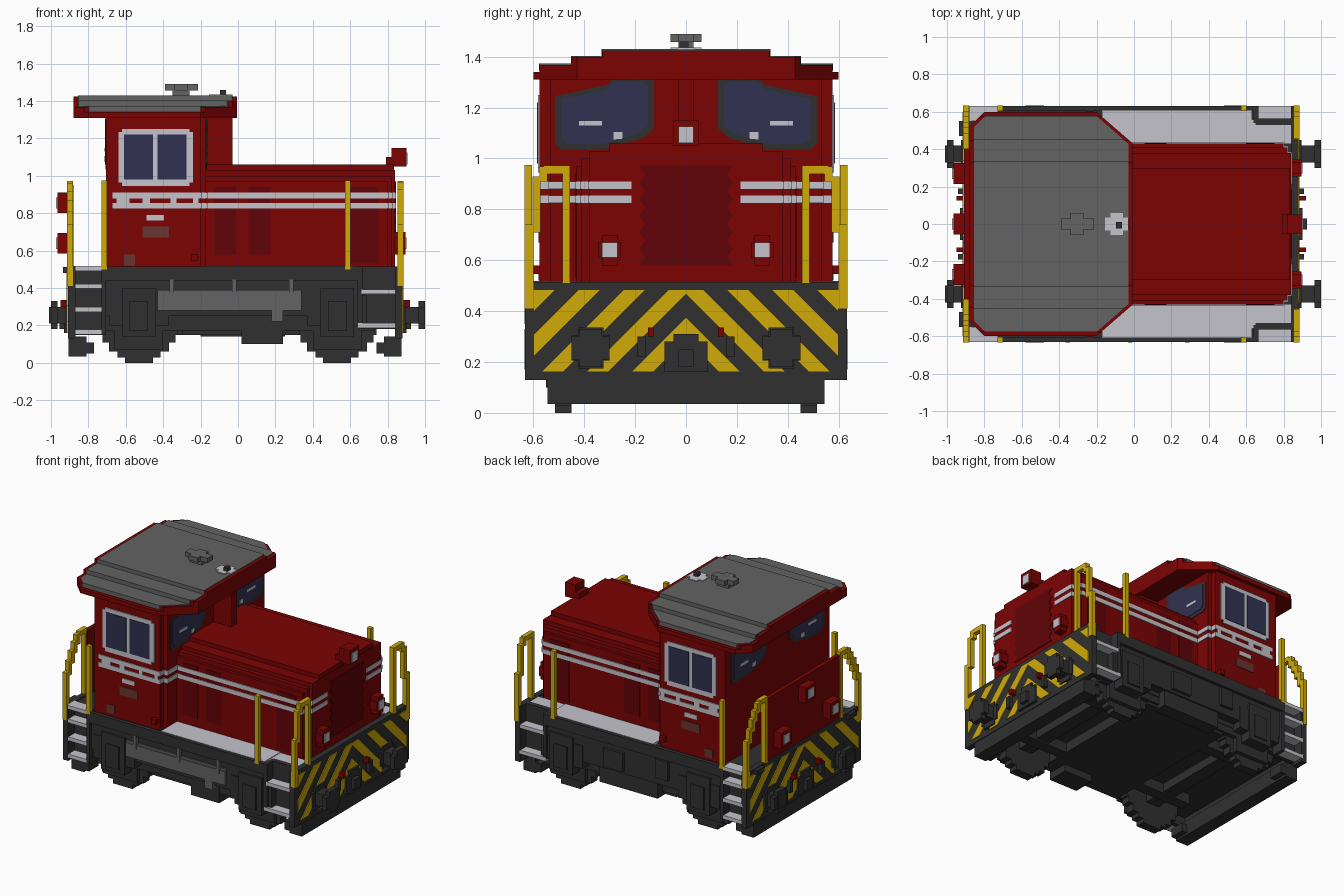
import bpy, bmesh
from mathutils import Matrix, Vector

if "Cube" in bpy.data.objects:
    bpy.data.objects.remove(bpy.data.objects["Cube"])


def material(name, r, g, b):
    m = bpy.data.materials.new(name)
    m.use_nodes = True
    m.diffuse_color = (r, g, b, 1)
    m.node_tree.nodes["Principled BSDF"].inputs["Base Color"].default_value = (r, g, b, 1)
    return m


RED = material("red paint", .2, .001, .001)
DARK_RED = material("dark red", .12, .001, .002)
DARK = material("dark grey", .03, .03, .03)
GREY = material("roof grey", .125, .125, .125)
LIGHT = material("light grey", .55, .55, .6)
YELLOW = material("yellow", .63, .41, .003)
GLASS = material("blue glass", .031, .031, .085)
BROWN = material("brown plate", .14, .035, .027)


class Part:
    """Collects boxes and prisms into one object."""
    def __init__(self, name, mat):
        self.name, self.mat, self.bm = name, mat, bmesh.new()

    def box(self, x0, x1, y0, y1, z0, z1, sym=False):
        for s in ((1, -1) if sym else (1,)):
            size = Matrix.Diagonal((abs(x1 - x0), abs(y1 - y0), z1 - z0, 1))
            mid = Vector(((x0 + x1) / 2, s * (y0 + y1) / 2, (z0 + z1) / 2))
            bmesh.ops.create_cube(self.bm, size=1, matrix=Matrix.Translation(mid) @ size)
        return self

    def prism(self, pts, to3d, depth, clips=()):
        """Extrude a polygon, first cutting away the outer side of each (point, normal)."""
        t = bmesh.new()
        t.faces.new([t.verts.new(to3d(a, b)) for a, b in pts])
        for co, no in clips:
            bmesh.ops.bisect_plane(t, geom=t.verts[:] + t.edges[:] + t.faces[:],
                                   plane_co=co, plane_no=no, clear_outer=True)
        if t.faces:
            ext = bmesh.ops.extrude_face_region(t, geom=t.faces[:])
            vs = [g for g in ext["geom"] if isinstance(g, bmesh.types.BMVert)]
            bmesh.ops.translate(t, verts=vs, vec=depth)
            bmesh.ops.recalc_face_normals(t, faces=t.faces[:])
            tmp = bpy.data.meshes.new("tmp")
            t.to_mesh(tmp)
            self.bm.from_mesh(tmp)
            bpy.data.meshes.remove(tmp)
        t.free()
        return self

    def done(self):
        me = bpy.data.meshes.new(self.name)
        self.bm.to_mesh(me)
        self.bm.free()
        me.materials.append(self.mat)
        ob = bpy.data.objects.new(self.name, me)
        bpy.context.collection.objects.link(ob)


# Cab, recessed under the front of the roof, with a central exhaust column
WALL = -.17
Part("cab", RED).box(-.705, -.2, -.575, .575, .5, 1.33).box(-.21, WALL, -.535, .535, .5, 1.33) \
    .box(-.25, -.215, .57, .605, .545, .58, True).done()
Part("exhaust_column", RED).box(-.18, -.03, -.03, .03, 1.0, 1.36).done()

# Roof: stacked chamfered layers, red rims with grey covers
def roof_outline(h, x0, x1):
    c = max(0, h - .43) + .001
    d = max(0, h - .52) + .001
    half = [(x1, h - c), (x1 - c * 1.15, h), (x0 + d, h), (x0, h - d)]
    return half + [(x, -y) for x, y in reversed(half)]

rim, cover = Part("roof_rim", RED), Part("roof_cover", GREY)
for h, z0, z1 in ((.6, 1.31, 1.34), (.575, 1.34, 1.368), (.45, 1.368, 1.398), (.33, 1.398, 1.425)):
    rim.prism(roof_outline(h, -.88, -.005), lambda a, b: (a, b, z0), (0, 0, z1 - z0))
    if z0 > 1.32:
        cover.prism(roof_outline(h + .003, -.855, -.03), lambda a, b: (a, b, z0 + .005), (0, 0, z1 - z0))
rim.done()
cover.done()
Part("roof_vent", GREY).box(-.35, -.26, -.03, .03, 1.42, 1.46).box(-.39, -.215, -.03, .03, 1.457, 1.49) \
    .box(-.34, -.27, -.06, .06, 1.457, 1.49).done()
Part("exhaust_collar", LIGHT).box(-.155, -.03, -.035, .035, 1.42, 1.436) \
    .box(-.125, -.06, -.06, .06, 1.42, 1.436).done()
Part("exhaust_pipe", DARK).box(-.095, -.065, -.025, .01, 1.43, 1.46).done()

# End windows of the cab
PANE = [(.125, 1.31), (.15, 1.33), (.27, 1.33), (.31, 1.29), (.40, 1.27), (.515, 1.245),
        (.515, 1.06), (.49, 1.035), (.32, 1.035), (.24, 1.06), (.17, 1.08), (.125, 1.12)]
SMALL = [(.32 + (y - .32) * .87, 1.18 + (z - 1.18) * .83) for y, z in PANE]
for name, mat, pts, t in (("end_window_frames", DARK, PANE, .004), ("end_window_glass", GLASS, SMALL, .007)):
    p = Part(name, mat)
    for s in (1, -1):
        p.prism(pts, lambda a, b: (WALL, s * a, b), (t, 0, 0))
        p.prism(pts, lambda a, b: (-.705, s * a, b), (-t, 0, 0))
    p.done()
wipers = Part("wipers", LIGHT)
for x in (WALL, -.715):
    wipers.box(x, x + .01, .33, .42, 1.13, 1.148, True).box(x, x + .01, .25, .285, 1.075, 1.105, True)
wipers.done()

# Side windows
Part("side_window_frames", LIGHT).box(-.64, -.24, .57, .582, .965, 1.235, True) \
    .box(-.62, -.26, .57, .582, .945, 1.25, True).done()
Part("side_window_glass", GLASS).box(-.61, -.455, .575, .586, .98, 1.22, True) \
    .box(-.43, -.275, .575, .586, .98, 1.22, True).done()

# Bonnet with stepped shoulders and nose corners
bonnet = Part("bonnet", RED)
for h, z1, x1 in ((.43, .97, .80), (.41, 1.0, .82), (.38, 1.03, .84), (.30, 1.06, .835)):
    bonnet.box(-.2, x1, -h, h, .5, z1)
bonnet.done()
doors = Part("bonnet_doors", DARK_RED)
for x0, x1, z0 in ((-.125, -.01, .58), (.055, .175, .58), (.6, .75, .53)):
    doors.box(x0, x1, .425, .434, z0, .94, True)
doors.done()

# Radiator grille with zigzag edges
zig = [(.185 - .025 * (i % 2), .58 + .0325 * i) for i in range(13)]
Part("radiator_grille", DARK_RED).prism(zig + [(-y, z) for y, z in reversed(zig)],
                                        lambda a, b: (.84, a, b), (.005, 0, 0)).done()

# Light stripes around cab and bonnet, with plain blocks on the cab side
stripes = Part("stripes", LIGHT)
for z in (.825, .88):
    for x0, x1, y0, y1 in ((WALL, .805, .42, .436), (.79, .825, .38, .416), (.8, .845, .215, .385),
                           (.79, .805, .38, .436), (-.67, -.195, .57, .581), (-.21, -.195, .53, .581),
                           (-.2, WALL + .006, .43, .541)):
        stripes.box(x0, x1, y0, y1, z, z + .03, True)
for x0, x1 in ((-.65, -.58), (-.51, -.47), (-.36, -.33), (-.24, -.21)):
    stripes.box(x0, x1, .57, .581, .83, .905, True)
stripes.box(-.49, -.395, .57, .581, .76, .79, True)
stripes.done()
Part("side_plates", BROWN).box(-.51, -.37, .57, .58, .67, .73, True).box(-.61, -.55, .57, .58, .52, .58, True).done()

# End board behind the cab, carrying the rear lamps
Part("rear_end_board", RED).box(-.908, -.88, -.41, .41, .5, .95).done()

# Lamps at both ends
lamps, lenses = Part("lamp_housings", RED), Part("lamp_lenses", LIGHT)
lamps.box(.82, .895, .255, .345, .61, .67, True).box(.82, .895, .27, .33, .58, .70, True)
lenses.box(.89, .902, .27, .33, .61, .67, True)
lamps.box(.79, .9, -.05, .05, 1.05, 1.1).box(.82, .9, -.05, .05, 1.1, 1.15)
lenses.box(.895, .906, -.03, .03, 1.06, 1.125)
for y, z in ((.27, .64), (-.27, .64), (0, .855)):
    lamps.box(-.965, -.9, y - .055, y + .055, z - .055, z + .055)
    lenses.box(-.972, -.96, y - .03, y + .03, z - .03, z + .03)
lamps.done()
lenses.done()

# Underframe: side sheets, floor and inner beams
frame = Part("underframe", DARK)
frame.box(-.71, .64, -.61, .61, .25, .5).box(-.89, .86, -.55, .55, .22, .505)
frame.box(-.72, .65, .605, .632, .44, .515, True).box(-.9, .86, .43, .55, .5, .508, True)
frame.box(-.7, .7, .28, .36, .15, .26, True).box(-.3, .33, -.53, .53, .15, .26)
frame.box(.02, .24, -.55, -.4, .1, .26).box(-.2, .25, .5, .6, .14, .26)
frame.box(-.74, .73, .5, .545, .17, .3, True).box(-.935, -.9, .47, .55, .48, .512, True)
frame.done()
Part("walkway", LIGHT).box(WALL, .63, .43, .608, .5, .517, True).box(.62, .84, .43, .56, .5, .512, True).done()

# Blocky wheels, axles and stepped axle boxes
wheels, axles = Part("wheels", DARK), Part("axle_boxes", DARK)
for x in (-.53, .53):
    for w, z in ((.075, 0), (.115, .03), (.16, .06), (.195, .11), (.21, .15)):
        wheels.box(x - w, x + w, .45, .515, z, .3, True)
    wheels.box(x - .05, x + .05, -.46, .46, .16, .28)
    axles.box(x - .16, x + .16, .5, .615, .2, .36, True).box(x - .09, x + .09, .5, .625, .14, .4, True)
    axles.box(x - .13, x + .13, .5, .545, .07, .2, True).box(x - .05, x + .05, .6, .634, .17, .33, True)
wheels.done()
axles.done()

# Side tank with straps on the right, equipment boxes on the left
tank = Part("side_tank", GREY)
tank.box(-.43, .34, -.628, -.6, .28, .375).box(-.43, .34, -.62, -.6, .375, .39).box(.18, .24, -.625, -.58, .22, .29)
for x in (-.355, -.02, .285):
    tank.box(x - .012, x + .012, -.634, -.6, .35, .445)
tank.done()
Part("equipment_boxes", DARK).box(-.3, -.2, .6, .63, .3, .43).box(.05, .2, .6, .63, .27, .4).done()

# End beams, buffers, couplers and hazard stripes
beams, buffers = Part("end_beams", DARK), Part("buffers", DARK)
hazard, handles = Part("hazard_stripes", YELLOW), Part("coupling_handles", RED)
for s, e in ((1, .88), (-1, -.91)):
    X = lambda d: e + s * d
    beams.box(X(-.04), X(0), -.632, .632, .13, .515).box(X(-.1), X(-.005), -.545, .545, .035, .14)
    beams.box(X(-.14), X(-.04), .44, .545, .05, .11, True)
    for w, h, a, b in ((.075, .05, 0, .015), (.05, .08, 0, .015), (.045, .045, 0, .1)):
        buffers.box(X(a), X(b), .375 - w, .375 + w, .255 - h, .255 + h, True)
    d = 1 - abs(e)
    for w, h in ((.075, .045), (.045, .075)):
        buffers.box(X(d - .035), X(d), .375 - w, .375 + w, .255 - h, .255 + h, True)
    buffers.box(X(0), X(.02), -.085, .085, .16, .28).box(X(0), X(.02), -.05, .05, .27, .31)
    buffers.box(X(0), X(.045), -.03, .03, .18, .25).box(X(0), X(.03), .16, .19, .22, .3, True)
    handles.box(X(0), X(.04), .125, .15, .3, .335, True)
    for k in range(5):
        c = .375 + .177 * k
        for m in (1, -1):
            hazard.prism([(0, c), (0, c - .085), (.6, c - .685), (.6, c - .6)],
                         lambda a, b: (e, m * a, b), (s * .006, 0, 0),
                         [((0, 0, .16), (0, 0, -1)), ((0, 0, .485), (0, 0, 1))])
for p in (beams, buffers, hazard, handles):
    p.done()

# Corner steps
rungs, hangers = Part("step_treads", LIGHT), Part("step_hangers", DARK)
for z in (.165, .285, .41, .505):
    rungs.box(-.88, -.73, .55, .632, z - .013, z + .013, True)
for z, x0 in ((.2, .64), (.38, .66)):
    rungs.box(x0, .845, .55, .632, z - .013, z + .013, True)
hangers.box(-.73, -.705, .54, .63, .15, .515, True).box(.64, .665, .54, .63, .2, .515, True)
hangers.box(-.87, -.72, .53, .56, .15, .5, True).box(.65, .85, .53, .565, .18, .515, True)
rungs.done()
hangers.done()

# Handrails: square arches in front, sloping ones at the rear, single posts along the sides
rails = Part("handrails", YELLOW)
FRONT = ((.6, .634, .41, .74), (.572, .604, .71, .93), (.545, .576, .91, .968),
         (.455, .56, .94, .972), (.455, .485, .51, .97))
REAR = ((.6, .634, .41, .74), (.572, .604, .71, .81), (.54, .576, .78, .87), (.51, .545, .84, .92),
        (.48, .515, .89, .96), (.4, .485, .94, .972), (.4, .43, .51, .97))
for x0, pieces in ((.852, FRONT), (-.914, REAR)):
    for y0, y1, z0, z1 in pieces:
        rails.box(x0, x0 + .032, y0, y1, z0, z1, True)
for x in (.587, -.715):
    rails.box(x - .015, x + .015, .605, .634, .5, .975, True)
rails.done()
